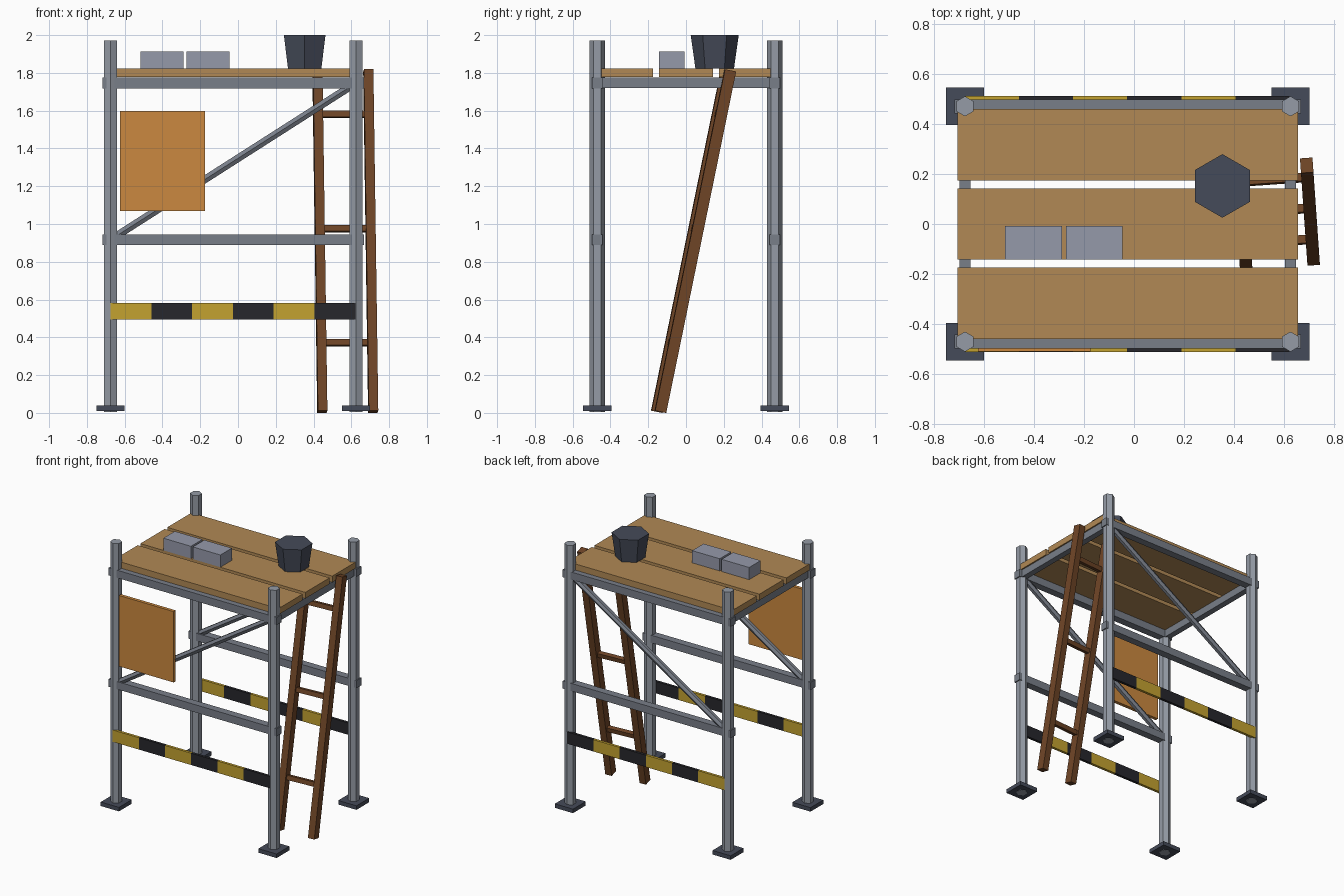
import bpy, bmesh, math
from mathutils import Matrix, Vector

if "Cube" in bpy.data.objects:
    bpy.data.objects.remove(bpy.data.objects["Cube"])


def material(name, r, g, b):
    m = bpy.data.materials.new(name)
    m.diffuse_color = (r, g, b, 1)
    m.use_nodes = True
    m.node_tree.nodes["Principled BSDF"].inputs["Base Color"].default_value = m.diffuse_color
    return m


STEEL = material("steel", 0.30, 0.33, 0.38)
RAIL = material("rail_steel", 0.19, 0.21, 0.25)
DARK = material("dark_iron", 0.06, 0.07, 0.10)
PLANK = material("plank_wood", 0.44, 0.25, 0.09)
BOARD = material("board_orange", 0.60, 0.25, 0.05)
LADDER = material("ladder_wood", 0.16, 0.06, 0.02)
BRICK = material("block_grey", 0.30, 0.32, 0.40)
YELLOW = material("hazard_yellow", 0.55, 0.36, 0.03)
BLACK = material("hazard_black", 0.02, 0.02, 0.025)


def finish(name, bm, mat, matrix):
    mesh = bpy.data.meshes.new(name)
    bm.to_mesh(mesh)
    bm.free()
    mesh.materials.append(mat)
    ob = bpy.data.objects.new(name, mesh)
    ob.matrix_world = matrix
    bpy.context.collection.objects.link(ob)
    return ob


def box(name, center, size, mat, frame=Matrix()):
    bm = bmesh.new()
    bmesh.ops.create_cube(bm, size=1)
    bmesh.ops.scale(bm, vec=size, verts=bm.verts)
    return finish(name, bm, mat, frame @ Matrix.Translation(center))


def hexagon(name, start, end, r1, r2, mat):
    start, end = Vector(start), Vector(end)
    axis = end - start
    bm = bmesh.new()
    bmesh.ops.create_cone(bm, cap_ends=True, segments=6, radius1=r1,
                          radius2=r2, depth=axis.length)
    # tilt only in the xz plane, so hexagon corners keep facing front and back
    tilt = Matrix.Rotation(math.atan2(axis.x, axis.z), 4, 'Y')
    return finish(name, bm, mat, Matrix.Translation((start + end) / 2) @ tilt)


CX = -0.025            # centre of the frame in x
HX, HY = 0.65, 0.47    # half spacing of the posts
TOP_Z, LOW_Z = 1.747, 0.917

# posts with foot plates
for sx, side in ((-1, "left"), (1, "right")):
    for sy, face in ((-1, "front"), (1, "back")):
        x, y = CX + sx * HX, sy * HY
        hexagon(f"{face}_{side}_post", (x, y, 0.006), (x, y, 1.972), 0.04, 0.04, STEEL)
        box(f"{face}_{side}_foot_plate", (x, y, 0.024), (0.15, 0.15, 0.03), DARK)
    # short side rail under the deck
    box(f"{side}_top_rail", (CX + sx * HX, 0, TOP_Z), (0.045, 0.99, 0.055), RAIL)

# long rails, diagonal braces and hazard strips on both faces
for sy, face in ((-1, "front"), (1, "back")):
    y = sy * HY
    for z, level in ((LOW_Z, "middle"), (TOP_Z, "top")):
        box(f"{face}_{level}_rail", (CX, y, z), (1.385, 0.056, 0.057), RAIL)
    hexagon(f"{face}_brace", (CX - HX, y, LOW_Z), (CX + HX, y, TOP_Z), 0.023, 0.023, RAIL)
    for i in range(6):
        box(f"{face}_hazard_strip_{i + 1}",
            (CX - HX + 0.108 + 0.216 * i, sy * 0.502, 0.539),
            (0.216, 0.02, 0.088), BLACK if i % 2 else YELLOW)

# deck planks
for i in (-1, 0, 1):
    box(f"deck_plank_{i + 2}", (CX, i * 0.317, 1.80), (1.36, 0.285, 0.046), PLANK)

# hanging board on the front face
box("front_board", (-0.399, -0.497, 1.334), (0.45, 0.025, 0.528), BOARD)

# loose blocks and bucket on the deck
for i, x in enumerate((-0.402, -0.159)):
    box(f"block_{i + 1}", (x, -0.075, 1.868), (0.227, 0.135, 0.092), BRICK)
hexagon("bucket", (0.353, 0.152, 1.822), (0.353, 0.152, 2.0), 0.102, 0.127, DARK)

# leaning ladder, built upright and then tilted
frame = (Matrix.Translation((0.581, -0.145, 0.006))
         @ Matrix.Rotation(math.radians(4), 4, 'Z')
         @ Matrix.Rotation(math.radians(-11.6), 4, 'X'))
LENGTH = 1.845
for sx, side in ((-1, "left"), (1, "right")):
    box(f"ladder_{side}_rail", (sx * 0.135, 0, LENGTH / 2), (0.05, 0.06, LENGTH), LADDER, frame)
for i in range(3):
    box(f"ladder_rung_{i + 1}", (0, 0, 0.373 + 0.617 * i), (0.27, 0.033, 0.033), LADDER, frame)
